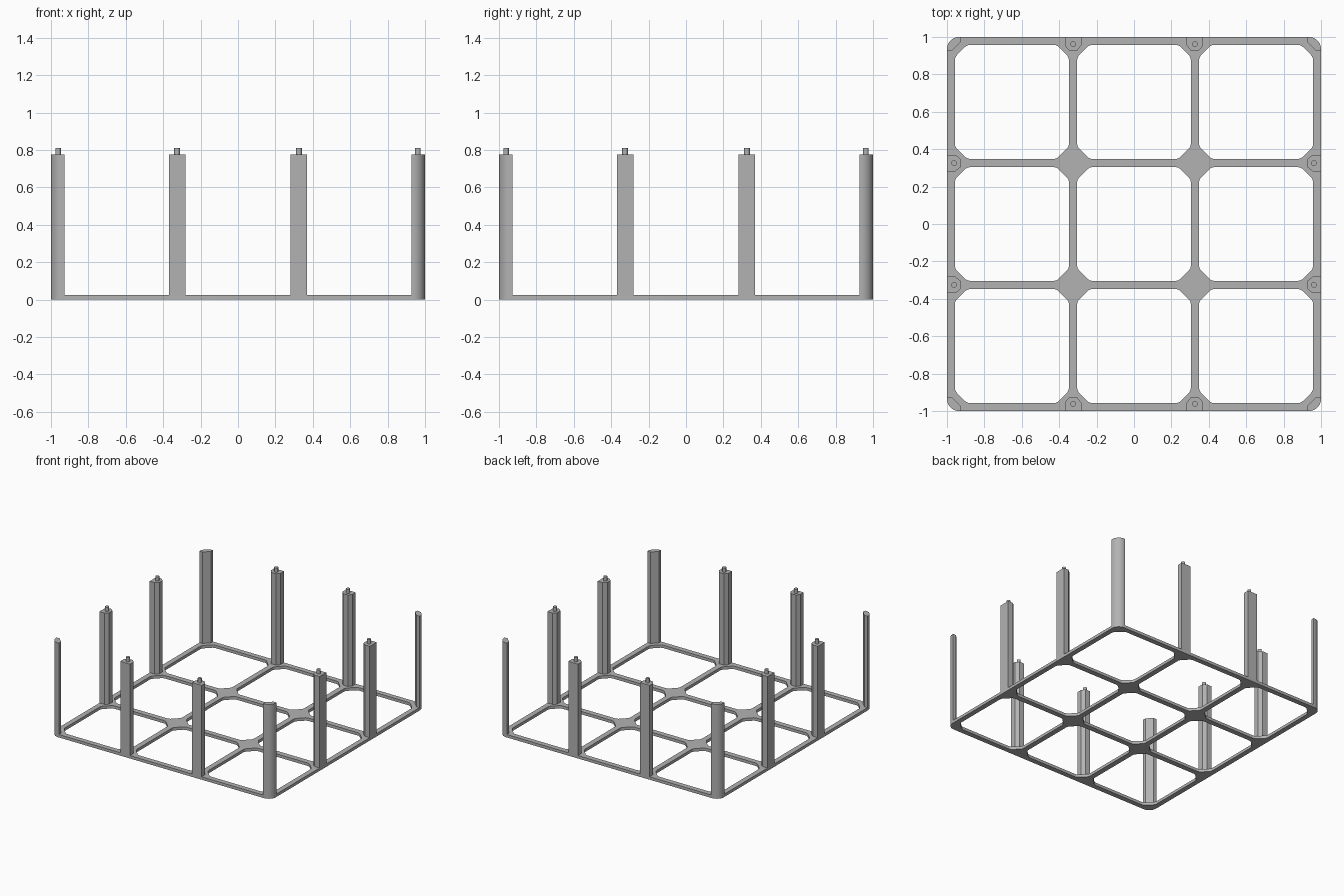
import bpy
import bmesh
from math import cos, sin, pi, radians
from mathutils import Vector, Matrix

old = bpy.data.objects.get("Cube")
if old:
    bpy.data.objects.remove(old, do_unlink=True)

BAR_H, POST_H, PEG_H = 0.024, 0.775, 0.81
NODE = 0.326      # crossing position of the inner bars
HALF = 0.022      # half width of an inner bar
RIM = 0.958       # inner edge of the outer rim

grey = bpy.data.materials.new("plain grey")
grey.use_nodes = True
colour = (0.45, 0.45, 0.45, 1)
grey.diffuse_color = colour
grey.node_tree.nodes["Principled BSDF"].inputs["Base Color"].default_value = colour


def fillet(points, size, steps=4):
    """Round each corner of a closed outline, starting size away from it."""
    out = []
    for i, p in enumerate(points):
        p = Vector(p)
        a = p + (Vector(points[i - 1]) - p).normalized() * size
        b = p + (Vector(points[(i + 1) % len(points)]) - p).normalized() * size
        for k in range(steps + 1):
            t = k / steps
            out.append(a * (1 - t) ** 2 + p * 2 * t * (1 - t) + b * t * t)
    return out


def arc(cx, cy, r, start, end, steps):
    angles = [start + (end - start) * i / steps for i in range(steps + 1)]
    return [(cx + r * cos(a), cy + r * sin(a)) for a in angles]


def finish(obj):
    obj.data.materials.clear()
    obj.data.materials.append(grey)
    bpy.ops.object.select_all(action='DESELECT')
    obj.select_set(True)
    bpy.context.view_layer.objects.active = obj
    bpy.ops.object.shade_smooth_by_angle(angle=radians(30))


def prism(bm, outline, z0, z1):
    face = bm.faces.new([bm.verts.new((p[0], p[1], z0)) for p in outline])
    top = bmesh.ops.extrude_face_region(bm, geom=[face])["geom"]
    bmesh.ops.translate(bm, vec=(0, 0, z1 - z0),
                        verts=[g for g in top if isinstance(g, bmesh.types.BMVert)])


def post(name, solids, turn):
    bm = bmesh.new()
    for outline, z0, z1 in solids:
        prism(bm, outline, z0, z1)
    bmesh.ops.rotate(bm, verts=bm.verts, matrix=Matrix.Rotation(turn, 3, 'Z'))
    bmesh.ops.recalc_face_normals(bm, faces=bm.faces)
    mesh = bpy.data.meshes.new(name)
    bm.to_mesh(mesh)
    bm.free()
    obj = bpy.data.objects.new(name, mesh)
    bpy.context.collection.objects.link(obj)
    finish(obj)


# Base grid: rounded square with nine chamfered openings
R = 0.065
outer = []
for i, (sx, sy) in enumerate([(1, 1), (-1, 1), (-1, -1), (1, -1)]):
    outer += arc(sx * (1 - R), sy * (1 - R), R, i * pi / 2, (i + 1) * pi / 2, 10)
loops = [outer]
spans = [(-RIM, -NODE - HALF), (-NODE + HALF, NODE - HALF), (NODE + HALF, RIM)]
c = 0.066
for x0, x1 in spans:
    for y0, y1 in spans:
        loops.append(fillet([(x0 + c, y0), (x1 - c, y0), (x1, y0 + c), (x1, y1 - c),
                             (x1 - c, y1), (x0 + c, y1), (x0, y1 - c), (x0, y0 + c)], 0.018))

curve = bpy.data.curves.new("base_outline", 'CURVE')
curve.dimensions = '2D'
curve.fill_mode = 'BOTH'
curve.extrude = BAR_H / 2
for loop in loops:
    spline = curve.splines.new('POLY')
    spline.points.add(len(loop) - 1)
    for point, p in zip(spline.points, loop):
        point.co = (p[0], p[1], 0, 1)
    spline.use_cyclic_u = True
helper = bpy.data.objects.new("base_outline", curve)
bpy.context.collection.objects.link(helper)
depsgraph = bpy.context.evaluated_depsgraph_get()
mesh = bpy.data.meshes.new_from_object(helper.evaluated_get(depsgraph))
bpy.data.objects.remove(helper, do_unlink=True)
bm = bmesh.new()
bm.from_mesh(mesh)
bmesh.ops.remove_doubles(bm, verts=bm.verts, dist=0.0001)
bmesh.ops.translate(bm, verts=bm.verts, vec=(0, 0, BAR_H / 2))
bmesh.ops.recalc_face_normals(bm, faces=bm.faces)
bm.to_mesh(mesh)
bm.free()
mesh.name = "base_grid"
base = bpy.data.objects.new("base_grid", mesh)
bpy.context.collection.objects.link(base)
finish(base)

# Posts: two pegged posts on each side and one rounded post in each corner
W = 0.044
for i, side in enumerate(["back", "left_end", "front", "right_end"]):
    turn = -i * pi / 2
    for label, x in (("a", -NODE), ("b", NODE)):
        body = [(x - W, 1), (x - W, 0.955), (x - 0.022, 0.928),
                (x + 0.022, 0.928), (x + W, 0.955), (x + W, 1)]
        peg = arc(x, 0.962, 0.015, 0, 2 * pi, 20)[:-1]
        post(f"{side}_post_{label}", [(body, 0, POST_H), (peg, POST_H - 0.01, PEG_H)], turn)
    corner = arc(1 - R, 1 - R, R, 0, pi / 2, 10) + [(0.928, 1), (0.928, 0.972),
                                                   (0.972, 0.928), (1, 0.928)]
    post(f"corner_post_{i + 1}", [(corner, 0, POST_H)], turn)
